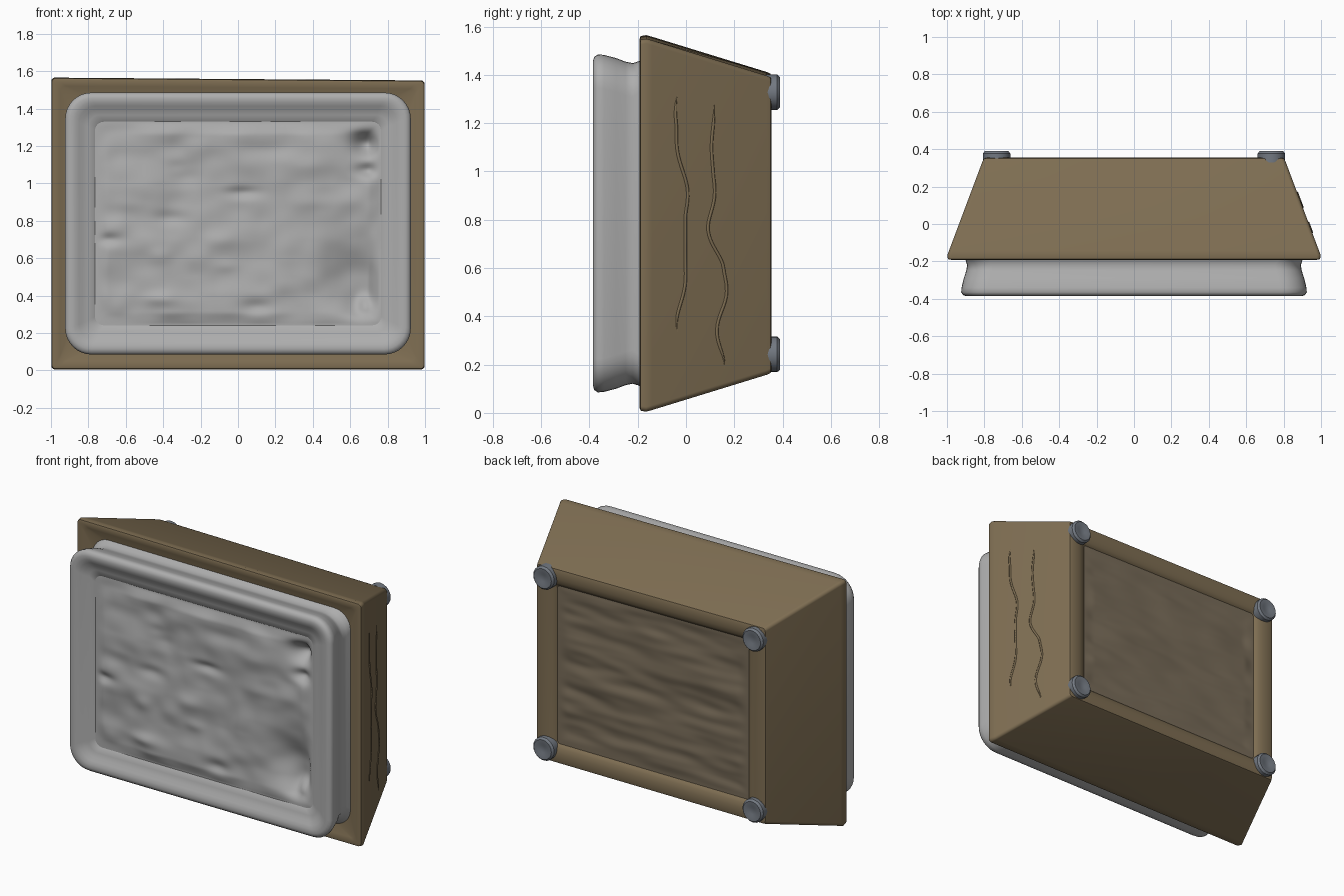
import bpy, bmesh, math, random
from mathutils import Vector, noise

if "Cube" in bpy.data.objects:
    bpy.data.objects.remove(bpy.data.objects["Cube"])

random.seed(4)
CZ = 0.785


def material(name, col):
    m = bpy.data.materials.new(name)
    m.diffuse_color = (*col, 1)
    m.use_nodes = True
    m.node_tree.nodes["Principled BSDF"].inputs["Base Color"].default_value = m.diffuse_color
    return m


WOOD = material("brown_wood", (0.21, 0.155, 0.085))
BACK = material("weathered_wood", (0.19, 0.15, 0.10))
TRAY = material("light_grey", (0.42, 0.42, 0.42))
FOOT = material("slate_grey", (0.17, 0.19, 0.22))


def finish(name, bm, mat, angle=40):
    bmesh.ops.recalc_face_normals(bm, faces=bm.faces)
    me = bpy.data.meshes.new(name)
    bm.to_mesh(me)
    bm.free()
    ob = bpy.data.objects.new(name, me)
    bpy.context.collection.objects.link(ob)
    me.materials.append(mat)
    bpy.ops.object.select_all(action='DESELECT')
    bpy.context.view_layer.objects.active = ob
    ob.select_set(True)
    bpy.ops.object.shade_smooth_by_angle(angle=math.radians(angle))
    return ob


def rounded_rect(hx, hz, r, n=8):
    pts = []
    for k, (sx, sz) in enumerate([(1, 1), (-1, 1), (-1, -1), (1, -1)]):
        for i in range(n + 1):
            a = math.pi / 2 * (k + i / n)
            pts.append((sx * (hx - r) + r * math.cos(a), sz * (hz - r) + r * math.sin(a)))
    return pts


def loft(name, sections, mat, angle=40, caps=True):
    """Skin rounded rectangles (y, half width, half height, corner radius)."""
    bm = bmesh.new()
    rings = [[bm.verts.new((x, y, CZ + z)) for x, z in rounded_rect(hx, hz, r)]
             for y, hx, hz, r in sections]
    n = len(rings[0])
    for a, b in zip(rings, rings[1:]):
        for i in range(n):
            bm.faces.new((a[i], a[(i + 1) % n], b[(i + 1) % n], b[i]))
    if caps:
        bm.faces.new(rings[0])
        bm.faces.new(rings[-1])
    return finish(name, bm, mat, angle)


def relief(name, hx, hz, nx, nz, depth, mat):
    """Uneven panel in the xz plane, y given by depth(x, z)."""
    bm = bmesh.new()
    v = [[bm.verts.new((x, depth(x, z), z))
          for x in (hx * (2 * i / nx - 1) for i in range(nx + 1))]
         for z in (CZ + hz * (2 * j / nz - 1) for j in range(nz + 1))]
    for j in range(nz):
        for i in range(nx):
            bm.faces.new((v[j][i], v[j][i + 1], v[j + 1][i + 1], v[j + 1][i]))
    return finish(name, bm, mat, 80)


def ridges(x, z, fx, fz, seed):
    return noise.noise(Vector((x * fx, seed, z * fz)))


# Tapered wooden body, with a raised border around the back
body = loft("tapered_body", [
    (-0.165, 0.90, 0.68, 0.10), (-0.185, 0.95, 0.735, 0.03), (-0.192, 0.975, 0.765, 0.02),
    (-0.188, 0.995, 0.776, 0.02), (-0.165, 0.998, 0.780, 0.02), (-0.14, 0.988, 0.773, 0.02),
    (0.335, 0.81, 0.627, 0.02), (0.35, 0.802, 0.620, 0.02), (0.355, 0.785, 0.605, 0.02),
    (0.353, 0.73, 0.56, 0.02), (0.345, 0.70, 0.53, 0.02), (0.33, 0.675, 0.51, 0.02),
    (0.29, 0.66, 0.495, 0.02)], WOOD)
for v in body.data.vertices:  # slight sag of the top right corner
    if v.co.z > CZ and v.co.x > 0:
        v.co.z -= 0.015


# Weathered recessed back panel
def back_depth(x, z):
    edge = max((abs(x) - 0.60) / 0.06, (abs(z - CZ) - 0.44) / 0.055, 0)
    y = 0.328 + 0.016 * ridges(x, z, 1.5, 7, 3.0) + 0.007 * ridges(x, z, 4, 18, 7.0)
    return y + (0.327 - y) * min(edge, 1)


relief("back_panel", 0.685, 0.52, 80, 80, back_depth, BACK)

# Cushion-like tray: necked wall with a rounded rim rolling inwards
loft("tray_rim", [
    (-0.16, 0.91, 0.69, 0.12), (-0.195, 0.90, 0.672, 0.13), (-0.22, 0.892, 0.664, 0.14),
    (-0.25, 0.897, 0.670, 0.14), (-0.29, 0.91, 0.685, 0.14), (-0.34, 0.922, 0.698, 0.14),
    (-0.365, 0.924, 0.70, 0.14), (-0.38, 0.914, 0.690, 0.13), (-0.386, 0.895, 0.671, 0.115),
    (-0.383, 0.872, 0.648, 0.10), (-0.374, 0.85, 0.628, 0.09), (-0.362, 0.83, 0.608, 0.08),
    (-0.352, 0.80, 0.58, 0.06), (-0.346, 0.77, 0.55, 0.05), (-0.325, 0.75, 0.53, 0.04)],
     TRAY, 80, caps=False)

# Lumpy tray face with hollows on the right: (x, z, width, height, depth)
hollows = [(0.69, 1.21, 0.08, 0.06, 0.075), (0.70, 1.07, 0.07, 0.035, 0.035),
           (0.62, 0.52, 0.16, 0.16, 0.060), (0.67, 0.36, 0.09, 0.09, 0.060),
           (0.68, 0.35, 0.04, 0.05, -0.040), (-0.70, 0.70, 0.07, 0.03, 0.02),
           (0.02, 0.95, 0.09, 0.03, 0.02), (0.10, 0.34, 0.08, 0.04, 0.02)]
for _ in range(24):
    hollows.append((random.uniform(-0.7, 0.5), random.uniform(0.28, 1.28),
                    random.uniform(0.05, 0.13), random.uniform(0.03, 0.06),
                    random.uniform(-0.014, 0.018)))


def face_depth(x, z):
    edge = max((abs(x) - 0.70) / 0.06, (abs(z - CZ) - 0.48) / 0.06, 0)
    y = -0.352 + 0.016 * ridges(x, z, 3, 5, 0.5) + 0.008 * ridges(x, z, 8, 10, 1.5)
    for cx, cz, w, h, d in hollows:
        y += d * math.exp(-((x - cx) / w) ** 2 - ((z - cz) / h) ** 2)
    return y + (-0.340 - y) * min(edge, 1)


relief("tray_face", 0.79, 0.57, 150, 110, face_depth, TRAY)

# Wavy grain ridges on the right side
for k, (y0, z0, z1) in enumerate([(-0.02, 0.3, 1.35), (0.13, 0.15, 1.32)]):
    cu = bpy.data.curves.new("wood_grain", 'CURVE')
    cu.dimensions = '3D'
    cu.bevel_depth = 0.007
    cu.bevel_resolution = 1
    sp = cu.splines.new('POLY')
    sp.points.add(60)
    for i, p in enumerate(sp.points):
        z = z0 + (z1 - z0) * i / 60
        y = y0 + 0.07 * noise.noise(Vector((k * 5.3, 0.2, z * 5)))
        p.co = (0.988 - (y + 0.14) * 0.178 / 0.475 - 0.002, y, z, 1)
        p.radius = min(1, 3 * math.sin(math.pi * i / 60))
    ob = bpy.data.objects.new("wood_grain_%d" % (k + 1), cu)
    bpy.context.collection.objects.link(ob)
    cu.materials.append(WOOD)

# Four round feet at the back corners
for sx in (-1, 1):
    for sz in (-1, 1):
        bm = bmesh.new()
        prof = [(0.0735, 0.33), (0.0735, 0.378), (0.062, 0.39), (0.035, 0.388), (0.02, 0.383)]
        rings = [[bm.verts.new((sx * 0.735 + r * math.cos(a), y, CZ + sz * 0.543 + r * math.sin(a)))
                  for a in (math.tau * i / 20 for i in range(20))] for r, y in prof]
        for a, b in zip(rings, rings[1:]):
            for i in range(20):
                bm.faces.new((a[i], a[(i + 1) % 20], b[(i + 1) % 20], b[i]))
        bm.faces.new(rings[0])
        bm.faces.new(rings[-1])
        finish("back_foot", bm, FOOT)
